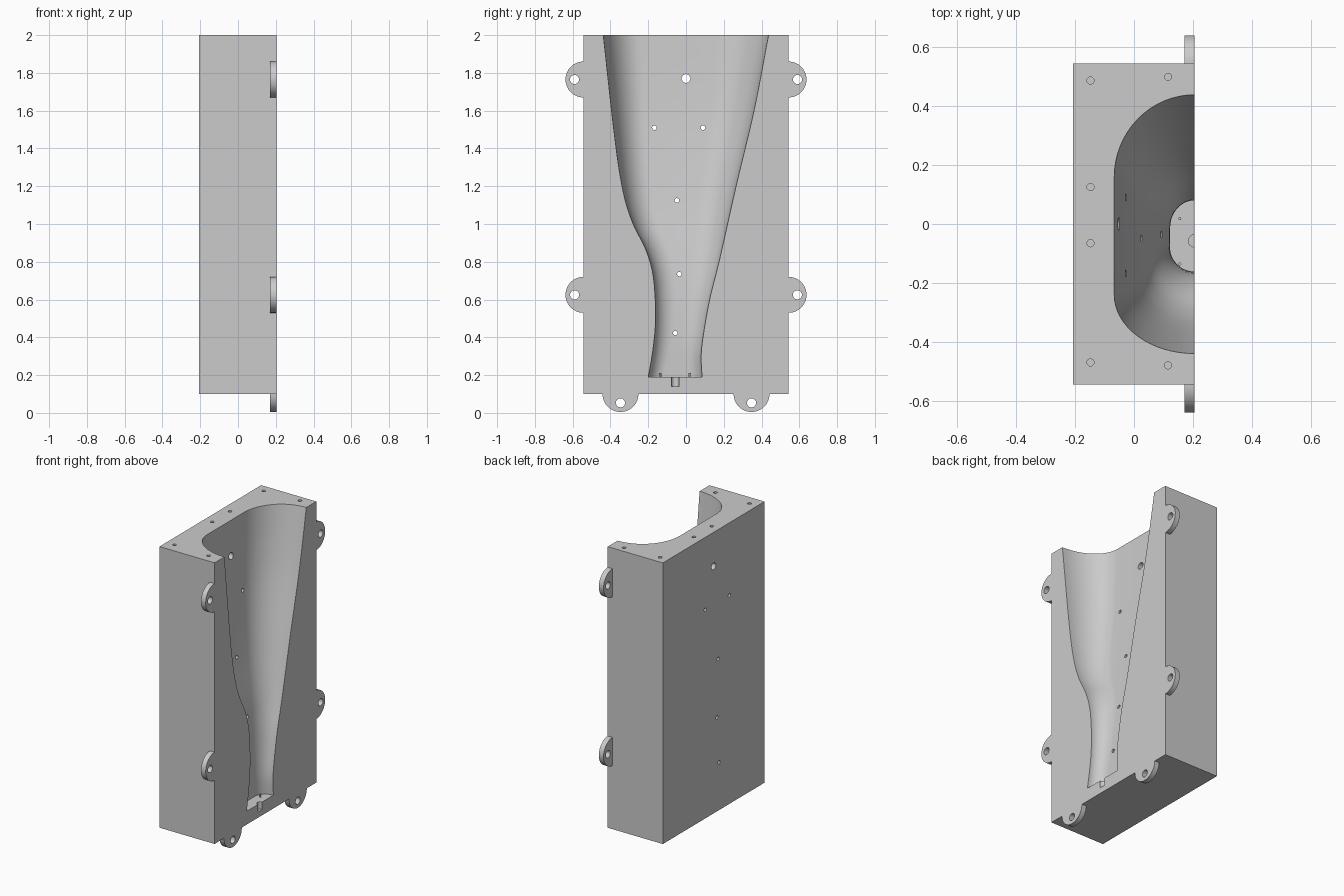
import bpy, bmesh
from math import pi, sin, cos
from mathutils import Matrix, Vector

cube = bpy.data.objects.get("Cube")
if cube:
    bpy.data.objects.remove(cube)

grey = bpy.data.materials.new("light_grey")
grey.use_nodes = True
grey.diffuse_color = (0.6, 0.6, 0.6, 1)
grey.node_tree.nodes["Principled BSDF"].inputs["Base Color"].default_value = (0.6, 0.6, 0.6, 1)

FACE_X, BACK_X, HALF_Y, BASE_Z, TOP_Z = 0.205, -0.207, 0.543, 0.1, 2.0
FLOOR_Z, TAB_R, TAB_X = 0.19, 0.095, 0.17


def to_object(name, bm):
    bmesh.ops.recalc_face_normals(bm, faces=bm.faces)
    mesh = bpy.data.meshes.new(name)
    bm.to_mesh(mesh)
    bm.free()
    obj = bpy.data.objects.new(name, mesh)
    bpy.context.collection.objects.link(obj)
    mesh.materials.append(grey)
    return obj


def add_cylinder(bm, start, end, radius, sides=32):
    start, end = Vector(start), Vector(end)
    axis = end - start
    turn = axis.to_track_quat("Z", "Y").to_matrix().to_4x4()
    bmesh.ops.create_cone(bm, cap_ends=True, segments=sides, radius1=radius, radius2=radius,
                          depth=axis.length, matrix=Matrix.Translation((start + end) / 2) @ turn)


def activate(obj):
    bpy.ops.object.select_all(action="DESELECT")
    obj.select_set(True)
    bpy.context.view_layer.objects.active = obj


def cut(obj, cutter):
    mod = obj.modifiers.new("cut", "BOOLEAN")
    mod.operation, mod.solver, mod.object = "DIFFERENCE", "EXACT", cutter
    activate(obj)
    bpy.ops.object.modifier_apply(modifier=mod.name)
    bpy.data.objects.remove(cutter)


def smooth(obj):
    activate(obj)
    bpy.ops.object.shade_smooth_by_angle(angle=pi / 6)


def sample(keys, z):
    """Smooth curve through (z, value) keys."""
    last = len(keys) - 1
    i = 0
    while i < last - 1 and z > keys[i + 1][0]:
        i += 1

    def slope(k):
        a, b = keys[max(k - 1, 0)], keys[min(k + 1, last)]
        return (b[1] - a[1]) / (b[0] - a[0])

    (z0, v0), (z1, v1) = keys[i], keys[i + 1]
    h = z1 - z0
    t = (z - z0) / h
    return ((2*t**3 - 3*t**2 + 1) * v0 + (t**3 - 2*t**2 + t) * h * slope(i)
            + (3*t**2 - 2*t**3) * v1 + (t**3 - t**2) * h * slope(i + 1))


# Leg-shaped cavity: outline edges and depth by height
REAR = [(0.19, 0.085), (0.3, 0.08), (0.4, 0.09), (0.6, 0.125), (0.8, 0.175),
        (1.2, 0.265), (1.6, 0.36), (2.0, 0.437)]
FRONT = [(0.19, -0.2), (0.3, -0.18), (0.45, -0.163), (0.6, -0.163), (0.75, -0.178),
         (0.87, -0.215), (1.0, -0.28), (1.15, -0.328), (1.4, -0.37), (2.0, -0.438)]
DEPTH = [(0.19, 0.122), (0.42, 0.12), (0.735, 0.093), (1.125, 0.025), (1.51, -0.028),
         (1.77, -0.052), (2.0, -0.067)]


def section(z):
    t = (z - FLOOR_Z) / (TOP_Z - FLOOR_Z)
    rear, front, deep = sample(REAR, z), sample(FRONT, z), sample(DEPTH, z)
    r_rear, r_front = 0.08 + 0.2 * t, 0.08 + 0.12 * t
    rx = FACE_X - deep
    steps = 16
    pts = [(0.35, rear)]
    for k in range(steps + 1):
        a = pi / 2 * k / steps
        pts.append((FACE_X - rx * sin(a), rear - r_rear * (1 - cos(a))))
    for k in range(steps + 1):
        a = pi / 2 * (1 - k / steps)
        pts.append((FACE_X - rx * sin(a), front + r_front * (1 - cos(a))))
    pts.append((0.35, front))
    return pts


bm = bmesh.new()
rings = []
LEVELS = 48
for k in range(LEVELS + 1):
    z = FLOOR_Z + (TOP_Z - FLOOR_Z) * k / LEVELS
    rings.append([bm.verts.new((x, y, z)) for x, y in section(z)])
rings.append([bm.verts.new((v.co.x, v.co.y, TOP_Z + 0.1)) for v in rings[-1]])
for low, high in zip(rings, rings[1:]):
    for i in range(len(low)):
        j = (i + 1) % len(low)
        bm.faces.new((low[i], low[j], high[j], high[i]))
bm.faces.new(rings[0])
bm.faces.new(rings[-1])
cavity = to_object("cavity_cutter", bm)

# Mould block
bm = bmesh.new()
size = (FACE_X - BACK_X, 2 * HALF_Y, TOP_Z - BASE_Z)
middle = ((FACE_X + BACK_X) / 2, 0, (TOP_Z + BASE_Z) / 2)
bmesh.ops.create_cube(bm, size=1, matrix=Matrix.Translation(middle) @ Matrix.Diagonal((*size, 1)))
block = to_object("mould_block", bm)
cut(block, cavity)

# Vent holes through the back, bolt holes in the top, drain in the floor
bm = bmesh.new()
for y, z, r in [(0, 1.77, 0.023), (-0.167, 1.51, 0.012), (0.09, 1.51, 0.012),
                (-0.048, 1.125, 0.012), (-0.035, 0.735, 0.012), (-0.057, 0.423, 0.012)]:
    add_cylinder(bm, (-0.3, y, z), (0.19, y, z), r)
for x, y in [(-0.147, 0.485), (-0.147, 0.125), (-0.147, -0.065), (-0.147, -0.468),
             (0.115, 0.497), (0.115, -0.478)]:
    add_cylinder(bm, (x, y, 1.9), (x, y, 2.1), 0.012)
add_cylinder(bm, (FACE_X, -0.057, 0.14), (FACE_X, -0.057, 0.25), 0.021)
cut(block, to_object("hole_cutter", bm))
smooth(block)

# Small locating pins on the cavity floor
for name, y in (("rear_pin", 0.018), ("front_pin", -0.135)):
    bm = bmesh.new()
    add_cylinder(bm, (0.155, y, 0.185), (0.155, y, 0.21), 0.005, 16)
    smooth(to_object(name, bm))


# Half-round clamping tabs with a bolt hole
def tab(name, y, z, out):
    bm = bmesh.new()
    out = Vector(out)
    side = Vector((0, -out.z, out.y))
    centre = Vector((TAB_X, y, z))
    arc = [centre + TAB_R * (cos(pi * k / 32) * side + sin(pi * k / 32) * out) for k in range(33)]
    face = bm.faces.new([bm.verts.new(p) for p in arc])
    grown = bmesh.ops.extrude_face_region(bm, geom=[face])["geom"]
    verts = [g for g in grown if isinstance(g, bmesh.types.BMVert)]
    bmesh.ops.translate(bm, verts=verts, vec=(FACE_X - TAB_X, 0, 0))
    plate = to_object(name, bm)
    hole = centre + out * 0.047
    bm = bmesh.new()
    add_cylinder(bm, hole - Vector((0.1, 0, 0)), hole + Vector((0.1, 0, 0)), 0.024)
    cut(plate, to_object("tab_hole_cutter", bm))
    smooth(plate)


for label, s in (("front", -1), ("rear", 1)):
    tab(label + "_upper_tab", s * HALF_Y, 1.765, (0, s, 0))
    tab(label + "_lower_tab", s * HALF_Y, 0.625, (0, s, 0))
    tab(label + "_base_tab", s * 0.347, BASE_Z, (0, 0, -1))
